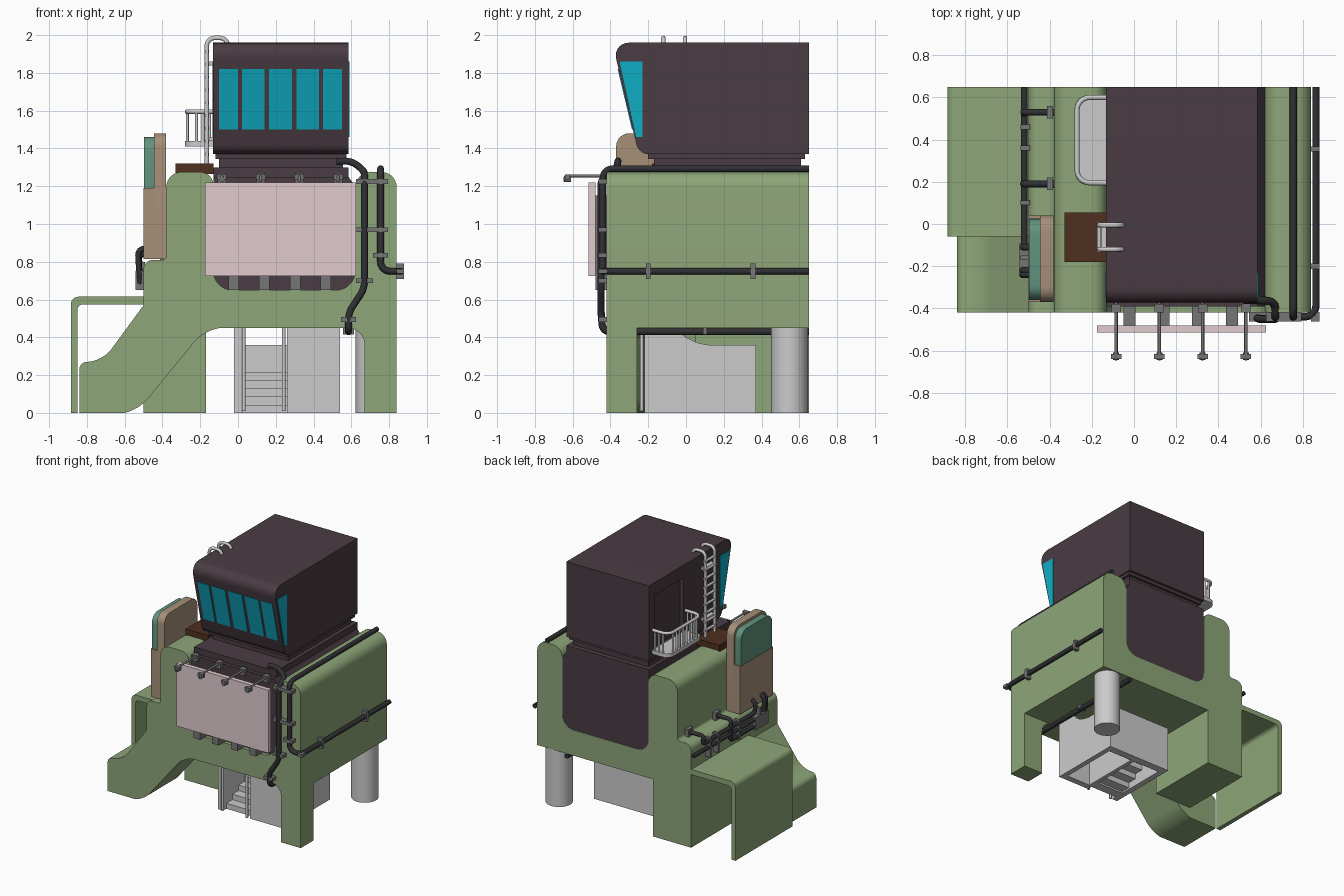
import bpy, bmesh, math
from mathutils import Vector

if "Cube" in bpy.data.objects:
    bpy.data.objects.remove(bpy.data.objects["Cube"])

MATS = {}
COL = dict(green=(.27, .38, .19), dark=(.068, .045, .056), cyan=(.005, .42, .56), pink=(.75, .6, .62),
           beige=(.38, .28, .19), teal=(.12, .29, .21), brown=(.08, .028, .014), black=(.03, .03, .034),
           steel=(.18, .18, .18))


def paint(ob, col):
    if col:
        if col not in MATS:
            MATS[col] = bpy.data.materials.new(col)
            MATS[col].diffuse_color = (*COL[col], 1)
        ob.data.materials.append(MATS[col])
    return ob


def fillet(pts, radii, closed, n=7):
    # round the corners of a 2D or 3D polyline
    out = []
    for i, p in enumerate(pts):
        r = radii[i]
        if r == 0 or (not closed and i in (0, len(pts) - 1)):
            ring = [p]
        else:
            a = p + (pts[i - 1] - p).normalized() * r
            b = p + (pts[(i + 1) % len(pts)] - p).normalized() * r
            h, k = a.lerp(p, .55), b.lerp(p, .55)
            ring = []
            for j in range(n + 1):
                t = j / n
                ring.append(a * (1 - t) ** 3 + h * 3 * t * (1 - t) ** 2 + k * 3 * t * t * (1 - t) + b * t ** 3)
        out += [q for q in ring if not out or (q - out[-1]).length > 1e-5]
    return out


def prism(name, pts, axis, a, b, col=None):
    # pts are (u, v) or (u, v, corner radius), extruded along the axis
    prof = fillet([Vector(p[:2]) for p in pts], [p[2] if len(p) > 2 else 0 for p in pts], True)
    put = {'x': lambda u, v, w: (w, u, v), 'y': lambda u, v, w: (u, w, v), 'z': lambda u, v, w: (u, v, w)}[axis]
    bm = bmesh.new()
    lo = [bm.verts.new(put(*q, a)) for q in prof]
    hi = [bm.verts.new(put(*q, b)) for q in prof]
    bm.faces.new(lo)
    bm.faces.new(hi)
    for i in range(len(lo)):
        j = (i + 1) % len(lo)
        bm.faces.new((lo[i], lo[j], hi[j], hi[i]))
    bmesh.ops.recalc_face_normals(bm, faces=bm.faces)
    me = bpy.data.meshes.new(name)
    bm.to_mesh(me)
    bm.free()
    ob = bpy.data.objects.new(name, me)
    bpy.context.collection.objects.link(ob)
    return paint(ob, col)


def box(name, x0, x1, y0, y1, z0, z1, col=None):
    return prism(name, [(x0, y0), (x1, y0), (x1, y1), (x0, y1)], 'z', z0, z1, col)


def clamp(name, c, s):
    box(name, *[v for i in range(3) for v in (c[i] - s[i] / 2, c[i] + s[i] / 2)], 'steel')


def pipe(name, pts, r=.018, bend=.05, col='black'):
    path = fillet([Vector(p) for p in pts], [bend] * len(pts), False, 6)
    cu = bpy.data.curves.new(name, 'CURVE')
    cu.dimensions, cu.bevel_depth, cu.bevel_resolution, cu.use_fill_caps = '3D', r, 3, True
    sp = cu.splines.new('POLY')
    sp.points.add(len(path) - 1)
    for q, p in zip(sp.points, path):
        q.co = (*p, 1)
    ob = bpy.data.objects.new(name, cu)
    bpy.context.collection.objects.link(ob)
    return paint(ob, col)


# green body with the U-shaped channel, legs and side plate
prism('body', [(-.5, .45), (-.5, .81, .05), (-.38, .81, .02), (-.38, 1.275, .08), (-.13, 1.275, .07), (-.13, .65, .1),
               (.62, .65, .1), (.62, 1.275, .08), (.84, 1.275, .08), (.84, .45)], 'y', -.42, .65, 'green')
prism('slanted_leg', [(-.84, 0), (-.84, .27, .04), (-.72, .27, .08), (-.5, .57), (-.5, .45), (-.08, .45),
                      (-.17, .45, .09), (-.53, .01, .08), (-.6, 0)], 'y', -.42, -.06, 'green')
prism('front_right_leg', [(.84, 0), (.84, .45), (.58, .45), (.67, .45, .09), (.67, 0)], 'y', -.42, -.26, 'green')
box('rear_left_leg', -.5, -.17, .05, .65, 0, .45, 'green')
prism('side_plate', [(-.885, 0), (-.885, .615, .04), (-.5, .615), (-.5, .575), (-.85, .575, .03), (-.85, 0)],
      'y', -.06, .65, 'green')
bpy.ops.mesh.primitive_cylinder_add(vertices=40, radius=.097, depth=.45, location=(.72, .548, .225))
bpy.context.object.name = 'rear_column'

# dark core, neck and cab
prism('core', [(-.13, 1.25), (-.13, .65, .1), (.62, .65, .1), (.62, 1.2), (.585, 1.25)], 'y', -.39, .648, 'dark')
box('core_top', -.13, .585, -.36, .648, 1.25, 1.3, 'dark')
box('neck', -.1, .555, -.17, .61, 1.3, 1.345, 'dark')
box('cab_base', -.12, .575, -.2, .63, 1.345, 1.37, 'dark')
cab = prism('cab', [(-.25, 1.37, .05), (-.39, 1.96, .09), (.65, 1.96), (.65, 1.37)], 'x', -.132, .585, 'dark')
cut = box('door_cutter', -.2, -.1, .22, .58, 1.43, 1.86)
cut.hide_render = True
cut.hide_viewport = True
mod = cab.modifiers.new('door', 'BOOLEAN')
mod.operation, mod.object, mod.solver = 'DIFFERENCE', cut, 'EXACT'


def slope(z):
    return -.25 - .14 * (z - 1.37) / .59


# cab windows on the sloped front and the sides
for i, (a, b) in enumerate([(-.1, 0), (.02, .14), (.165, .285), (.31, .43), (.45, .55)]):
    prism(f'front_window_{i}', [(slope(1.5) - .005, 1.5), (slope(1.82) - .005, 1.82), (slope(1.82) + .02, 1.82),
                                (slope(1.5) + .02, 1.5)], 'x', a, b, 'cyan')
prism('side_windows', [(slope(1.46) + .008, 1.46), (slope(1.86) + .015, 1.86), (-.23, 1.86), (-.23, 1.46)],
      'x', -.136, .589, 'cyan')

# billboard with brackets and lamps
box('billboard', -.175, .625, -.515, -.48, .725, 1.22, 'pink')
for i in range(4):
    x = -.022 + i * .162
    box(f'billboard_bracket_{i}', x - .028, x + .028, -.48, -.38, .65, 1.15, 'steel')
    x = -.085 + i * .205
    pipe(f'lamp_arm_{i}', [(x, -.36, 1.255), (x, -.64, 1.255), (x, -.64, 1.225)], .008, .01, 'steel')
    box(f'lamp_head_{i}', x - .025, x + .025, -.64, -.615, 1.235, 1.262, 'steel')
    pipe(f'lamp_bulb_{i}', [(x, -.645, 1.235), (x, -.61, 1.235)], .014, .01, 'steel')
    clamp(f'lamp_foot_{i}', (x, -.4, 1.245), (.045, .04, .05))

# front and right pipes
pipe('front_pipe', [(.52, -.36, 1.33), (.6, -.36, 1.335), (.67, -.37, 1.28), (.67, -.45, 1.24), (.67, -.45, .66),
                    (.585, -.45, .53), (.585, -.44, .43), (.585, .65, .43)], .019, .035)
pipe('right_pipe', [(.755, .65, 1.293), (.755, -.44, 1.293), (.755, -.44, .75), (.862, -.44, .75), (.862, .65, .75)], .018)
for i, (x, z, w) in enumerate([(.71, 1.225, .17), (.71, .97, .17), (.67, .7, .09), (.585, .495, .08),
                               (.755, .835, .08), (.86, .75, .04)]):
    clamp(f'front_clamp_{i}', (x, -.44, z), (w, .045, .025))
for i, y in enumerate((-.2, .355)):
    clamp(f'right_clamp_{i}', (.857, y, .75), (.045, .025, .08))
clamp('under_clamp', (.585, .1, .435), (.06, .02, .04))

# left pipes: a stack along the wall whose ends hook over the ledge
for i, (y0, y1) in enumerate([(.53, -.11), (.65, -.22), (.19, -.24)]):
    z = .775 - i * .05
    path = [(-.52, y0, z), (-.52, y1, z), (-.53, y1, .86), (-.46, y1, .88), (-.46, y1, .83)]
    if y0 < .6:
        path = [(-.38, y0, .84), (-.525, y0, .84)] + path
    pipe(f'left_pipe_{i}', path, .016, .025)
for i, y in enumerate((.46, .36, .1, -.16)):
    clamp(f'left_clamp_{i}', (-.515, y, .725), (.045, .022, .15))
for i, y in enumerate((.53, .19)):
    clamp(f'ledge_clamp_{i}', (-.398, y, .84), (.03, .06, .06))
clamp('left_junction', (-.52, -.17, .7), (.045, .16, .1))

# upright sign unit on the ledge
prism('sign_back', [(-.37, .815), (.04, .815), (.04, 1.48, .07), (-.37, 1.48, .07)], 'x', -.445, -.382, 'beige')
box('sign_base', -.5, -.445, -.37, .04, .815, 1.19, 'beige')
prism('sign_panel', [(-.36, 1.19), (.025, 1.19), (.025, 1.46, .07), (-.36, 1.46, .07)], 'x', -.497, -.445, 'teal')

# roof ladder on a brown platform
box('ladder_platform', -.33, -.13, -.18, .055, 1.265, 1.32, 'brown')
for i, y in enumerate((-.12, -.005)):
    pipe(f'ladder_rail_{i}', [(-.165, y, 1.31), (-.165, y, 1.985), (-.055, y, 1.985), (-.055, y, 1.94)], .012, .04, None)
for i in range(9):
    z = 1.37 + i * .068
    pipe(f'ladder_rung_{i}', [(-.165, -.135, z), (-.165, .01, z)], .01, .01, None)
for i, z in enumerate((1.45, 1.85)):
    box(f'ladder_mount_{i}', -.165, -.13, -.125, 0, z - .01, z + .01)

# balcony with railing
prism('balcony_floor', [(-.13, .185), (-.28, .185, .06), (-.28, .61, .06), (-.13, .61)], 'z', 1.41, 1.44)
pipe('balcony_handrail', [(-.13, .195, 1.595), (-.27, .195, 1.595), (-.27, .6, 1.595), (-.13, .6, 1.595)], .012, .06, None)
posts = [(-.268, .25 + .042 * i) for i in range(8)] + [(x, y) for x in (-.15, -.185, -.22) for y in (.196, .599)]
for i, (x, y) in enumerate(posts):
    pipe(f'baluster_{i}', [(x, y, 1.43), (x, y, 1.595)], .008, .01, None)

# stairwell under the body: curved side walls, back wall, front panel and steps
side = [(-.22, 0), (-.22, .45), (-.05, .45), (-.02, .41, .03), (.08, .36, .05), (.37, .36), (.37, 0)]
prism('stair_wall_right', side, 'x', .5, .54)
prism('stair_wall_left', side, 'x', -.02, .025)
box('stair_wall_back', .025, .5, .31, .37, 0, .36)
box('stair_front_panel', .26, .5, -.22, -.17, 0, .45)
box('stair_inner_wall', .26, .29, -.17, .31, 0, .36)
for i in range(5):
    box(f'stair_step_{i}', .025, .26, -.18 + i * .075, -.18 + (i + 1) * .075, max(0, i * .043 - .03), .043 * (i + 1))
for i, x in enumerate((.03, .242)):
    pipe(f'stair_post_{i}', [(x, -.235, .01), (x, -.235, .45)], .01, .01, None)

# smooth rounded parts, keep hard edges
bpy.ops.object.select_all(action='DESELECT')
for ob in bpy.context.scene.objects:
    if ob.type == 'MESH' and not ob.hide_viewport:
        ob.select_set(True)
        bpy.context.view_layer.objects.active = ob
bpy.ops.object.shade_smooth_by_angle(angle=math.radians(30))

for m in bpy.data.materials:
    if m.users and not m.is_grease_pencil:
        m.use_nodes = True
        m.node_tree.nodes["Principled BSDF"].inputs["Base Color"].default_value = m.diffuse_color
